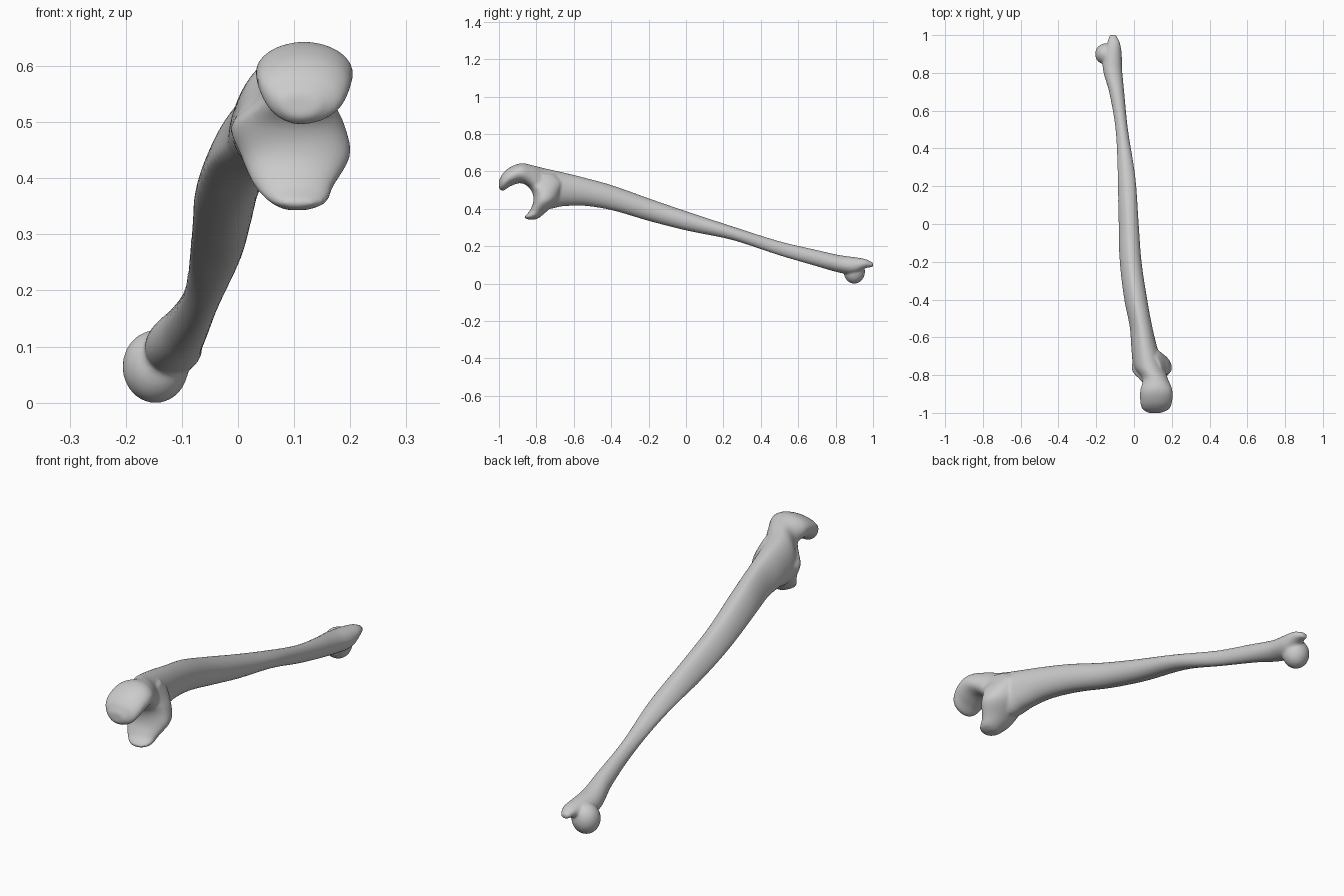
import bpy, bmesh, math
from mathutils import Vector, Matrix

if "Cube" in bpy.data.objects:
    bpy.data.objects.remove(bpy.data.objects["Cube"])

N = 32  # points round each section


def spline(rows, steps):
    """Smooth interpolation between rows of section values."""
    out = []
    for i in range(len(rows) - 1):
        a, b = rows[i], rows[i + 1]
        p, n = rows[max(i - 1, 0)], rows[min(i + 2, len(rows) - 1)]
        h = b[0] - a[0]
        for s in range(steps):
            t = s / steps
            vals = []
            for k in range(len(a)):
                m0 = (b[k] - p[k]) / (b[0] - p[0]) * h
                m1 = (n[k] - a[k]) / (n[0] - a[0]) * h
                vals.append((2*t**3 - 3*t*t + 1) * a[k] + (t**3 - 2*t*t + t) * m0
                            + (3*t*t - 2*t**3) * b[k] + (t**3 - t*t) * m1)
            vals[0] = a[0] + h * t
            out.append(vals)
    out.append(list(rows[-1]))
    return out


def section(lo_u, hi_u, lo_v, hi_v, mid_u, bot_u, left_v, right_v, crest):
    """Closed outline through four extreme points; crest sharpens the low-u side."""
    pts = []
    for i in range(N):
        a = 2 * math.pi * i / N
        s, c = math.sin(a), math.cos(a)
        base = mid_u if c >= 0 else bot_u
        side = right_v if s >= 0 else left_v
        q = crest if s < 0 else 1.0
        u = base + ((hi_u - base) if s >= 0 else (base - lo_u)) * math.copysign(abs(s) ** q, s)
        v = side + ((hi_v - side) if c >= 0 else (side - lo_v)) * math.copysign(abs(c) ** q, c)
        pts.append((u, v))
    return pts


def loft(bm, rings):
    loops = [[bm.verts.new(p) for p in r] for r in rings]
    for a, b in zip(loops, loops[1:]):
        for i in range(N):
            j = (i + 1) % N
            bm.faces.new((a[i], a[j], b[j], b[i]))
    bm.faces.new(loops[0][::-1])
    bm.faces.new(loops[-1])


bm = bmesh.new()

# shaft with hooked upper end: y, x left, x right, z bottom, z top, x of bottom, z of left crest
shaft = [
    (-1.00, .075, .145, .508, .550, .11, .535),
    (-.98, .045, .185, .495, .588, .11, .56),
    (-.94, .033, .202, .520, .622, .11, .58),
    (-.88, .033, .203, .536, .643, .11, .59),
    (-.82, .045, .180, .500, .632, .11, .56),
    (-.76, .000, .160, .405, .617, .09, .49),
    (-.66, -.014, .125, .413, .595, .06, .48),
    (-.55, -.022, .098, .416, .568, .04, .46),
    (-.40, -.052, .070, .393, .527, .02, .43),
    (-.20, -.076, .040, .335, .456, -.01, .375),
    (0.00, -.082, .025, .284, .387, -.02, .315),
    (.25, -.087, .007, .232, .305, -.03, .26),
    (.50, -.098, -.032, .150, .226, -.06, .19),
    (.70, -.132, -.052, .092, .179, -.09, .135),
    (.82, -.165, -.063, .058, .152, -.12, .10),
    (.90, -.160, -.065, .050, .141, -.12, .095),
    (.96, -.142, -.075, .082, .130, -.11, .105),
    (1.00, -.130, -.095, .088, .112, -.11, .10),
]
rings = []
for y, xl, xr, zb, zt, xb, zl in spline(shaft, 5):
    crest = 1.0 + .3 * max(0, 1 - (abs(y) / .75) ** 4)
    pts = section(xl, xr, zb, zt, (xl + xr) / 2, xb, zl, (zb + zt) / 2, crest)
    rings.append([Vector((u, y, v)) for u, v in pts])
loft(bm, rings)

# lower lip of the joint notch: z, x left, x right, y front, y back
lip = [
    (.343, .085, .125, -.850, -.800),
    (.355, .060, .155, -.864, -.780),
    (.385, .030, .170, -.838, -.745),
    (.440, .005, .200, -.816, -.690),
    (.495, -.012, .190, -.826, -.665),
    (.540, .030, .168, -.868, -.660),
    (.585, .055, .150, -.890, -.700),
]
rings = []
for z, xl, xr, yf, yb in spline(lip, 5):
    xm, ym = (xl + xr) / 2, (yf * .6 + yb * .4)
    pts = section(xl, xr, yf, yb, xm, xm, ym, ym, 1.0)
    rings.append([Vector((u, v, z)) for u, v in pts])
loft(bm, rings)

# rounded head at the lower end
bmesh.ops.create_uvsphere(
    bm, u_segments=N, v_segments=20, radius=1,
    matrix=Matrix.Translation((-.147, .9, .064)) @ Matrix.Diagonal((.059, .057, .065, 1)))

bmesh.ops.recalc_face_normals(bm, faces=bm.faces)
mesh = bpy.data.meshes.new("forearm_bone")
bm.to_mesh(mesh)
bm.free()
bone = bpy.data.objects.new("forearm_bone", mesh)
bpy.context.collection.objects.link(bone)
bpy.context.view_layer.objects.active = bone
bone.select_set(True)

# fuse the parts into one smooth surface
fuse = bone.modifiers.new("fuse", 'REMESH')
fuse.mode = 'VOXEL'
fuse.voxel_size = .006
soft = bone.modifiers.new("soften", 'SMOOTH')
soft.factor = .5
soft.iterations = 6
for name in ("fuse", "soften"):
    bpy.ops.object.modifier_apply(modifier=name)
bpy.ops.object.shade_smooth()

# stand on the ground
low = min(v.co.z for v in bone.data.vertices)
for v in bone.data.vertices:
    v.co.z -= low
